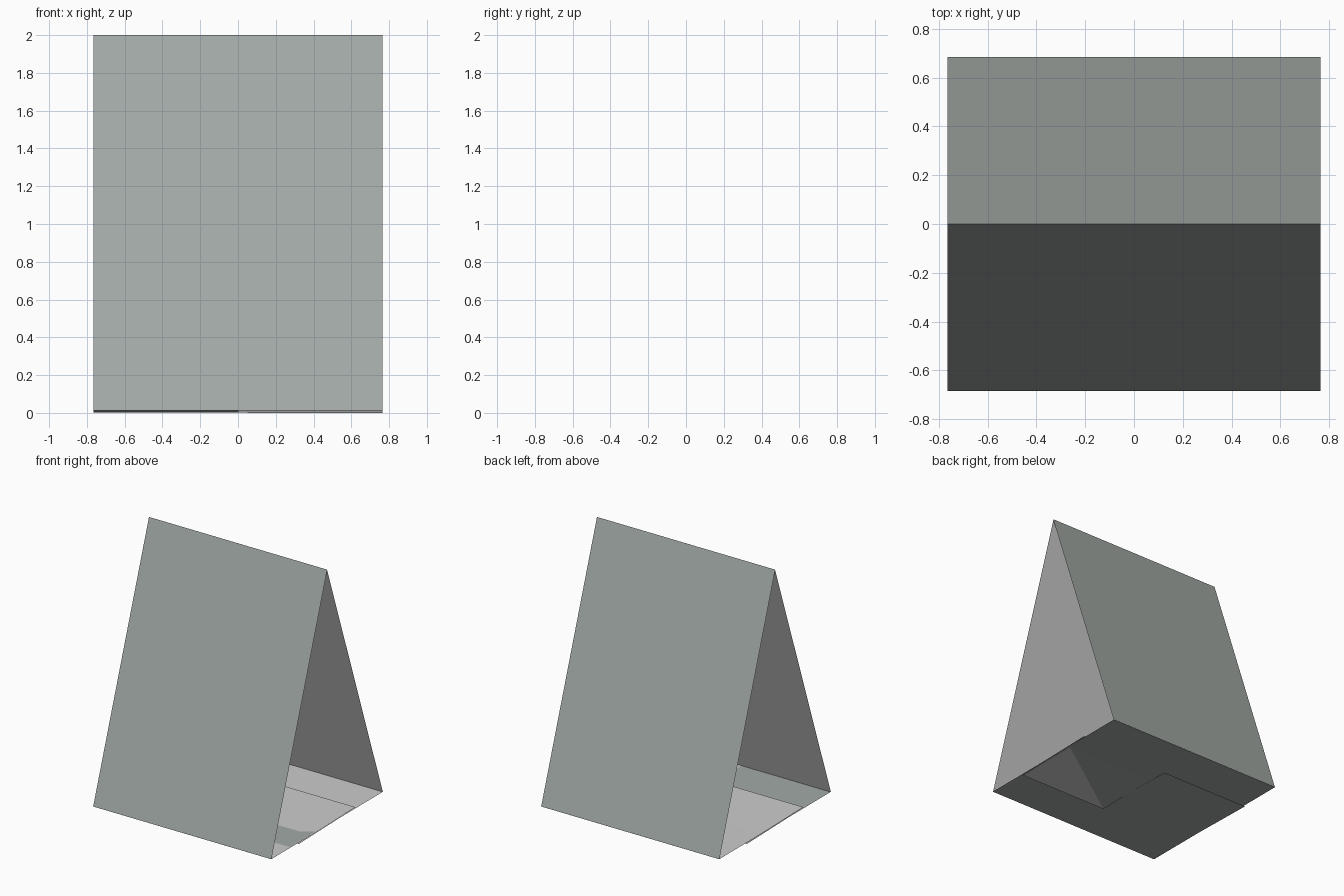
import bpy

if "Cube" in bpy.data.objects:
    bpy.data.objects.remove(bpy.data.objects["Cube"])

HALF_X, HALF_Y, TOP = 0.765, 0.685, 2.0
FOLD_Z = 0.012               # height of the lower creases
TIP_Y, SLIT_Y = 0.345, 0.17  # flap tip and start of the interlocking slit
LOW, HIGH = 0.001, 0.022     # tip heights of the tucked-under and lifted halves
GAP = 0.0015                 # spacing between printed side and bare lining

printed = bpy.data.materials.new("printed_card")
printed.diffuse_color = (0.36, 0.40, 0.38, 1)
printed.use_nodes = True
printed.node_tree.nodes["Principled BSDF"].inputs["Base Color"].default_value = printed.diffuse_color


def sheet(name, verts, faces, mat=None):
    """Paper-thin open sheet."""
    mesh = bpy.data.meshes.new(name)
    mesh.from_pydata(verts, [], faces)
    if mat:
        mesh.materials.append(mat)
    obj = bpy.data.objects.new(name, mesh)
    bpy.context.collection.objects.link(obj)
    return obj


def panel(name, turn, inset, mat, faces):
    """Sloping panel from its lower crease to the ridge."""
    y, top = -HALF_Y + inset, TOP - 3 * inset
    sheet(name, [turn(-HALF_X, y, FOLD_Z), turn(HALF_X, y, FOLD_Z),
                 turn(HALF_X, 0, top), turn(-HALF_X, 0, top)], faces, mat)


def flap(name, turn, lift, mat, faces):
    """Floor flap: slit in the middle, one half tucked under, one lifted."""
    verts = [(x, y, FOLD_Z) for y in (-HALF_Y, -SLIT_Y)
             for x in (-HALF_X, 0, HALF_X)]
    verts += [(-HALF_X, TIP_Y, LOW), (0, TIP_Y, LOW),
              (0, TIP_Y, HIGH), (HALF_X, TIP_Y, HIGH)]
    sheet(name, [turn(x, y, z + lift) for x, y, z in verts], faces, mat)


UNDER_HALF = [(0, 3, 4, 1), (3, 6, 7, 4)]
OVER_HALF = [(1, 4, 5, 2), (4, 8, 9, 5)]


def reverse(faces):
    return [f[::-1] for f in faces]


# the back is the front turned half round
for s, label in ((1, "front"), (-1, "back")):
    def turn(x, y, z, s=s):
        return (s * x, s * y, z)

    panel(label + "_panel", turn, 0, printed, [(0, 1, 2, 3)])
    panel(label + "_panel_lining", turn, 0.003, None, [(3, 2, 1, 0)])

    flap(label + "_floor_flap", turn, 0, printed, UNDER_HALF + OVER_HALF)
    # the front flap's tucked half is printed on top as well, so has no lining
    lined = OVER_HALF if s > 0 else UNDER_HALF + OVER_HALF
    flap(label + "_floor_lining", turn, GAP, None, reverse(lined))

# printed patch showing on top of the right floor
z = FOLD_Z + 2 * GAP
sheet("floor_top_patch",
      [(0.3, -0.45, z), (0.76, -0.45, z), (0.76, -0.137, z),
       (0.675, -0.197, z), (0.3, -0.197, z)], [(0, 1, 2, 3, 4)], printed)


# bare corner showing under the right floor, following the tucked half
def under_z(y):
    return LOW + (FOLD_Z - LOW) * (y + TIP_Y) / (SLIT_Y + TIP_Y) - 0.001


sheet("floor_under_corner",
      [(x, y, under_z(y)) for x, y in
       ((0, -TIP_Y), (0.75, SLIT_Y), (0.765, -TIP_Y))], [(0, 1, 2)])
